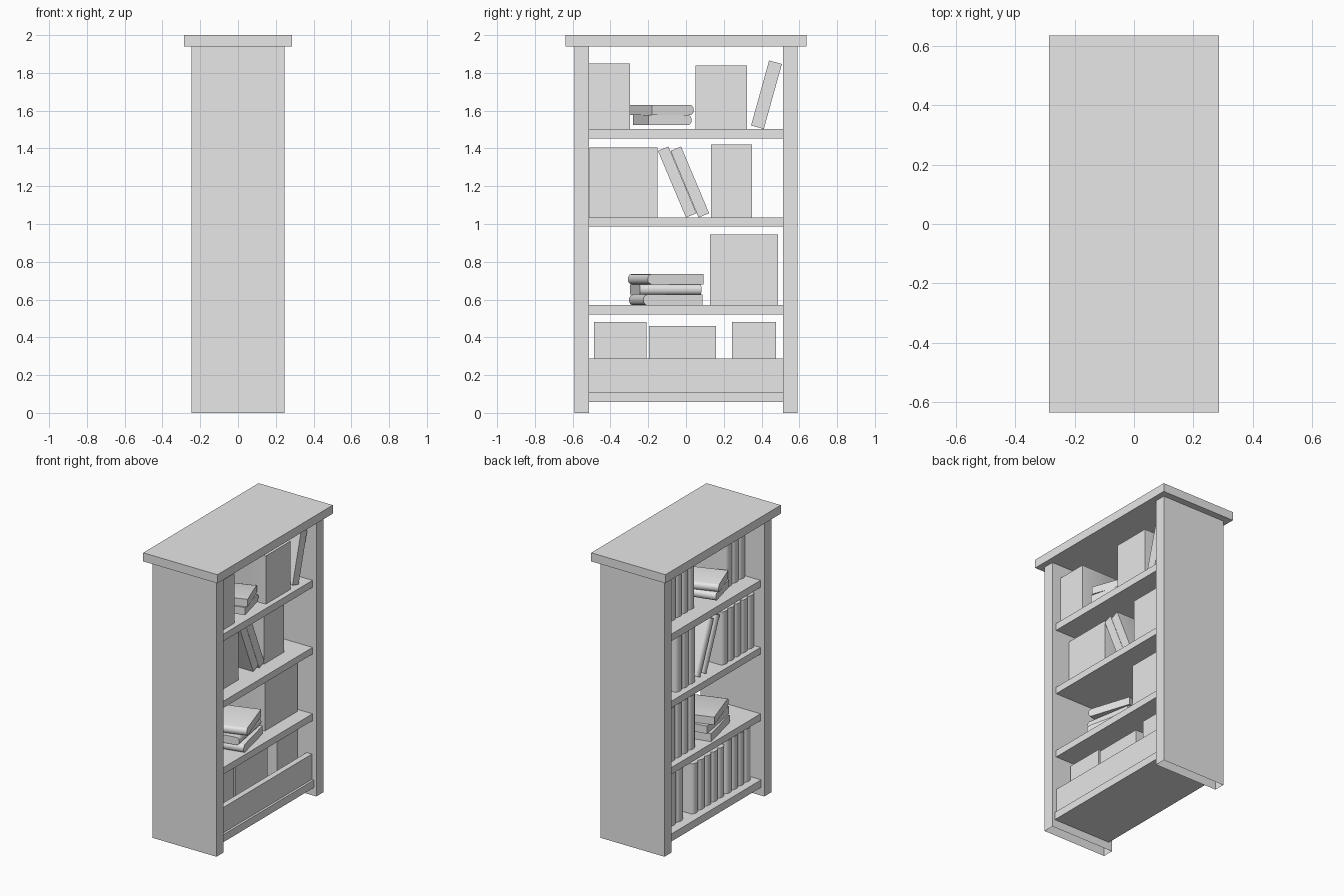
import bpy, bmesh
from math import sin, cos, pi, radians
from mathutils import Matrix

old = bpy.data.objects.get("Cube")
if old:
    bpy.data.objects.remove(old, do_unlink=True)

grey = bpy.data.materials.new("plain grey")
grey.use_nodes = True
grey.diffuse_color = (0.8, 0.8, 0.8, 1)
grey.node_tree.nodes["Principled BSDF"].inputs["Base Color"].default_value = (0.8, 0.8, 0.8, 1)


def finish(name, bm, smooth=False):
    bmesh.ops.recalc_face_normals(bm, faces=bm.faces)
    mesh = bpy.data.meshes.new(name)
    bm.to_mesh(mesh)
    bm.free()
    mesh.materials.append(grey)
    obj = bpy.data.objects.new(name, mesh)
    bpy.context.collection.objects.link(obj)
    if smooth:
        bpy.ops.object.select_all(action='DESELECT')
        obj.select_set(True)
        bpy.context.view_layer.objects.active = obj
        bpy.ops.object.shade_smooth_by_angle(angle=radians(40))
    return obj


def box(name, x, y, z, open_bottom=False):
    bm = bmesh.new()
    bmesh.ops.create_cube(bm, size=1)
    for v in bm.verts:
        for i, (lo, hi) in enumerate((x, y, z)):
            v.co[i] = hi if v.co[i] > 0 else lo
    if open_bottom:
        down = [f for f in bm.faces if f.calc_center_median().z < z[0] + 0.001]
        bmesh.ops.delete(bm, geom=down, context='FACES_ONLY')
    return finish(name, bm)


def books(name, depth, width, height, count, matrix, bulge=0.02, steps=6):
    """Row of books with rounded spines at -x, fore edges flat at +x."""
    bm = bmesh.new()
    half, thick = depth / 2, width / count
    outline = [(half, -width / 2), (half, width / 2)]
    for b in range(count):
        middle = width / 2 - (b + 0.5) * thick
        for s in range(steps + 1):
            a = pi * s / steps
            if b and s == 0:
                continue
            outline.append((bulge - half - bulge * sin(a), middle + cos(a) * thick / 2))
    face = bm.faces.new([bm.verts.new((x, y, 0)) for x, y in outline])
    top = bmesh.ops.extrude_face_region(bm, geom=[face])["geom"]
    bmesh.ops.translate(bm, vec=(0, 0, height),
                        verts=[g for g in top if isinstance(g, bmesh.types.BMVert)])
    bm.transform(matrix)
    return finish(name, bm, smooth=True)


def standing(name, x, y, z, count):
    place = Matrix.Translation((sum(x) / 2, sum(y) / 2, z[0]))
    books(name, x[1] - x[0], y[1] - y[0], z[1] - z[0], count, place)


def leaning(name, x, corner_y, z, thick, height, angle):
    # pivot on the lowest corner of the book
    side = -1 if angle < 0 else 1
    place = (Matrix.Translation((sum(x) / 2, corner_y, z))
             @ Matrix.Rotation(radians(angle), 4, 'X')
             @ Matrix.Translation((0, side * thick / 2, 0)))
    books(name, x[1] - x[0], thick, height, 1, place)


def lying(name, y, z, depth, height, turn):
    place = (Matrix.Translation((0, y, sum(z) / 2))
             @ Matrix.Rotation(radians(turn), 4, 'Z')
             @ Matrix.Rotation(pi / 2, 4, 'X')
             @ Matrix.Translation((0, 0, -height / 2)))
    books(name, depth, z[1] - z[0], height, 1, place)


# Case
box("top_board", (-0.287, 0.287), (-0.637, 0.637), (1.94, 2.0))
for name, s in (("front_panel", -1), ("back_panel", 1)):
    box(name, (-0.247, 0.247), sorted((s * 0.513, s * 0.59)), (0, 1.94), True)
for name, z in (("upper_shelf", (1.453, 1.503)), ("middle_shelf", (0.987, 1.034)),
                ("lower_shelf", (0.522, 0.57))):
    box(name, (-0.217, 0.217), (-0.513, 0.513), z)
box("bottom_shelf", (-0.222, 0.228), (-0.513, 0.513), (0.057, 0.11))
box("rail", (0.172, 0.212), (-0.513, 0.513), (0.11, 0.287))

# Standing books, shelf by shelf
high, deep = (-0.11, 0.18), (-0.17, 0.118)
standing("upper_books_front", high, (-0.513, -0.297), (1.503, 1.85), 3)
standing("upper_books_back", high, (0.05, 0.323), (1.503, 1.84), 4)
standing("middle_books_front", (-0.18, 0.112), (-0.512, -0.152), (1.034, 1.405), 5)
standing("middle_books_back", (-0.175, 0.11), (0.132, 0.35), (1.034, 1.422), 3)
standing("lower_books", deep, (0.127, 0.487), (0.57, 0.945), 5)
standing("bottom_books_front", deep, (-0.487, -0.21), (0.11, 0.48), 4)
standing("bottom_books_middle", deep, (-0.197, 0.16), (0.11, 0.46), 5)
standing("bottom_books_back", (-0.16, 0.13), (0.243, 0.477), (0.11, 0.48), 3)

# Leaning books
leaning("upper_leaning_book", high, 0.412, 1.503, 0.07, 0.357, -15.5)
leaning("middle_leaning_book_a", deep, 0.0, 1.034, 0.06, 0.383, 22.8)
leaning("middle_leaning_book_b", deep, 0.067, 1.034, 0.06, 0.383, 22.8)

# Stacked books
lying("upper_stack_bottom", -0.125, (1.524, 1.577), 0.235, 0.34, -76)
lying("upper_stack_top", -0.127, (1.577, 1.63), 0.235, 0.34, -70)
lying("lower_stack_bottom", -0.108, (0.57, 0.626), 0.32, 0.34, 103)
lying("lower_stack_middle", -0.108, (0.626, 0.681), 0.31, 0.33, 190)
lying("lower_stack_top", -0.108, (0.681, 0.735), 0.31, 0.34, 108)
